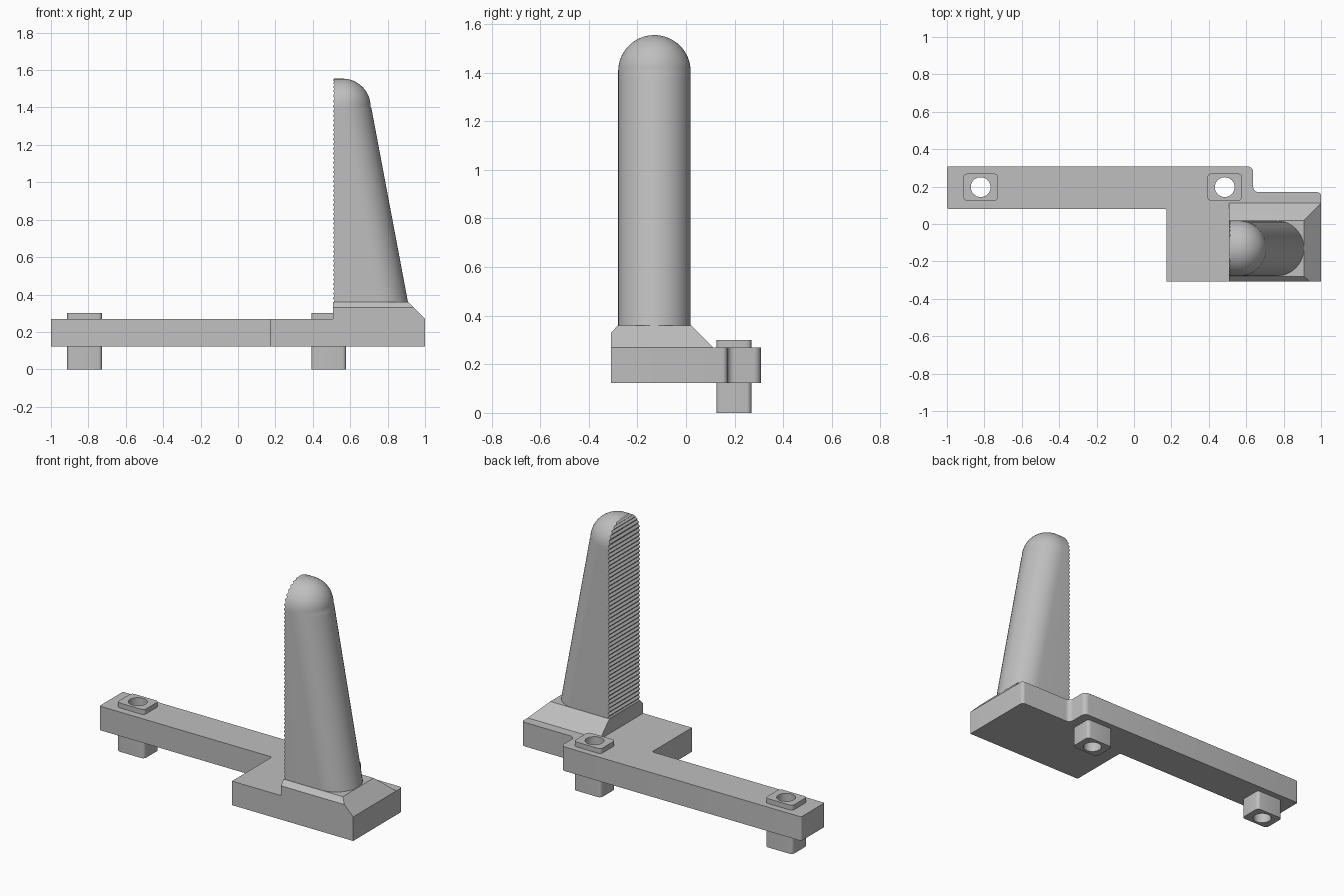
import bpy, bmesh, math
from mathutils import Vector

if "Cube" in bpy.data.objects:
    bpy.data.objects.remove(bpy.data.objects["Cube"], do_unlink=True)

GREY = (0.52, 0.52, 0.52, 1.0)
mat = bpy.data.materials.new("plain grey")
mat.use_nodes = True
mat.diffuse_color = GREY
mat.node_tree.nodes["Principled BSDF"].inputs["Base Color"].default_value = GREY


def add_mesh(name, bm, smooth_angle=30):
    bmesh.ops.remove_doubles(bm, verts=bm.verts, dist=1e-5)
    bmesh.ops.recalc_face_normals(bm, faces=bm.faces)
    mesh = bpy.data.meshes.new(name)
    bm.to_mesh(mesh)
    bm.free()
    mesh.materials.append(mat)
    ob = bpy.data.objects.new(name, mesh)
    bpy.context.collection.objects.link(ob)
    bpy.ops.object.select_all(action='DESELECT')
    ob.select_set(True)
    bpy.context.view_layer.objects.active = ob
    bpy.ops.object.shade_smooth_by_angle(angle=math.radians(smooth_angle))
    return ob


def rounded(corners, steps=5):
    """Outline from (x, y, radius) right-angled corners."""
    out = []
    for i, (x, y, r) in enumerate(corners):
        p = Vector((x, y))
        if r == 0:
            out.append(p)
            continue
        u = (Vector(corners[i - 1][:2]) - p).normalized()
        v = (Vector(corners[(i + 1) % len(corners)][:2]) - p).normalized()
        centre = p + r * (u + v)
        for k in range(steps + 1):
            t = k / steps * math.pi / 2
            out.append(centre - r * (v * math.cos(t) + u * math.sin(t)))
    return out


def circle(x, y, r, n=32):
    return [Vector((x + r * math.cos(k * math.tau / n),
                    y + r * math.sin(k * math.tau / n))) for k in range(n)]


def extrude_outline(name, loops, z0, z1):
    """Filled 2D outline with holes, extruded between two heights."""
    curve = bpy.data.curves.new(name, 'CURVE')
    curve.dimensions = '2D'
    curve.fill_mode = 'BOTH'
    curve.extrude = (z1 - z0) / 2
    for loop in loops:
        spline = curve.splines.new('POLY')
        spline.points.add(len(loop) - 1)
        for point, co in zip(spline.points, loop):
            point.co = (co.x, co.y, 0, 1)
        spline.use_cyclic_u = True
    temp = bpy.data.objects.new(name + " outline", curve)
    bpy.context.collection.objects.link(temp)
    graph = bpy.context.evaluated_depsgraph_get()
    mesh = bpy.data.meshes.new_from_object(temp.evaluated_get(graph))
    bm = bmesh.new()
    bm.from_mesh(mesh)
    bmesh.ops.translate(bm, verts=bm.verts, vec=(0, 0, (z0 + z1) / 2))
    bpy.data.objects.remove(temp, do_unlink=True)
    bpy.data.curves.remove(curve)
    bpy.data.meshes.remove(mesh)
    return add_mesh(name, bm)


BOSSES = {"right_boss": -0.82, "left_boss": 0.485}
BOSS_Y = 0.197

# Base plate: long arm and wide foot, with openings inside the bosses
plate = rounded([(-1, 0.08, 0.01), (0.175, 0.08, 0.01), (0.175, -0.308, 0),
                 (1, -0.308, 0), (1, 0.17, 0.02), (0.637, 0.17, 0.03),
                 (0.637, 0.308, 0.03), (-1, 0.308, 0.01)])
extrude_outline("base_plate",
                [plate] + [circle(x, BOSS_Y, 0.06) for x in BOSSES.values()],
                0.122, 0.27)

# Drilled bosses passing through the plate
for name, x in BOSSES.items():
    a, b, r = 0.093, 0.072, 0.02
    block = rounded([(x - a, BOSS_Y - b, r), (x + a, BOSS_Y - b, r),
                     (x + a, BOSS_Y + b, r), (x - a, BOSS_Y + b, r)])
    extrude_outline(name, [block, circle(x, BOSS_Y, 0.053)], 0, 0.3)

# Chamfered plinth under the post
BACK_X, TOP_Z = 0.507, 0.36
bm = bmesh.new()
for right, front, rear, z in ((1, -0.308, 0.112, 0.265), (1, -0.308, 0.112, 0.27),
                              (0.94, -0.308, 0.052, 0.33),
                              (0.91, -0.28, 0.02, TOP_Z)):
    for x in (BACK_X, right):
        for y in (front, rear):
            bm.verts.new((x, y, z))
bmesh.ops.convex_hull(bm, input=bm.verts)
bmesh.ops.dissolve_limit(bm, angle_limit=0.01, verts=bm.verts, edges=bm.edges)
add_mesh("post_plinth", bm, 15)

# Leaning round-fronted post with a domed top and a ridged flat side
R, MID_Y, DOME_X, DOME_Z, LEAN = 0.149, -0.13, 0.56, 1.405, 0.1885
TEETH, ARC, DOME = 84, 24, 16
levels = [TOP_Z - 0.005 + (DOME_Z - TOP_Z + 0.005) * k / TEETH for k in range(TEETH)]
levels += [DOME_Z + R * math.sin(k / DOME * math.pi / 2) for k in range(DOME + 1)]
bm = bmesh.new()
rings = []
for i, z in enumerate(levels):
    h = max(z - DOME_Z, 0)
    w = max(math.sqrt(max(R * R - h * h, 0)), 0.002)
    cx = DOME_X + max(DOME_Z - z, 0) * LEAN
    depth = w * (math.hypot(1, LEAN) if z < DOME_Z else 1)
    back = BACK_X + 0.01 * (i % 2)
    ring = [bm.verts.new((back, MID_Y + w, z))]
    for k in range(ARC + 1):
        t = math.pi / 2 - k / ARC * math.pi
        ring.append(bm.verts.new((cx + depth * math.cos(t), MID_Y + w * math.sin(t), z)))
    ring.append(bm.verts.new((back, MID_Y - w, z)))
    rings.append(ring)
for low, high in zip(rings, rings[1:]):
    for k in range(len(low)):
        j = (k + 1) % len(low)
        bm.faces.new((low[k], low[j], high[j], high[k]))
bm.faces.new(rings[0])
bm.faces.new(rings[-1])
add_mesh("ridged_post", bm)
